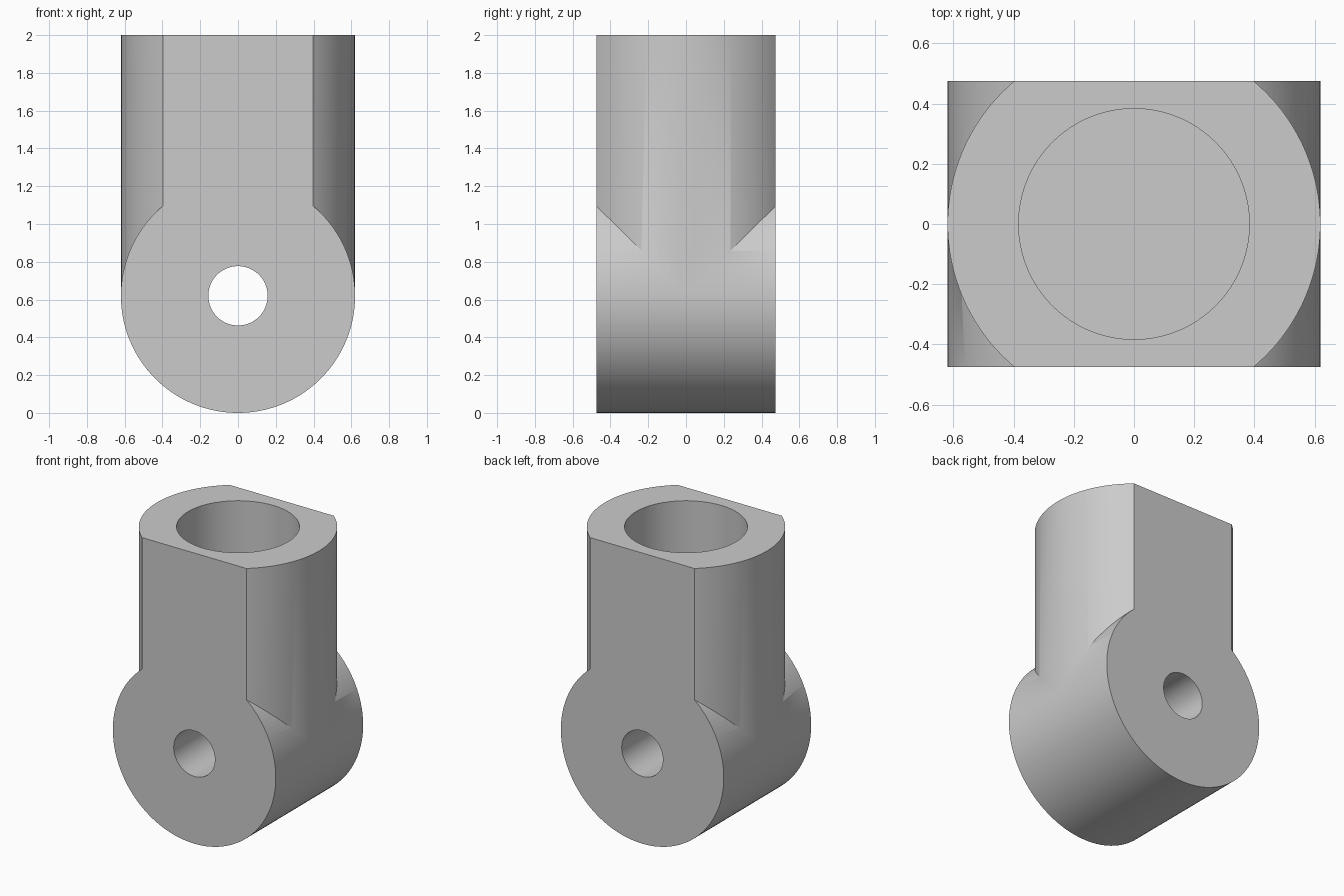
import bpy
from math import radians

cube = bpy.data.objects.get("Cube")
if cube:
    bpy.data.objects.remove(cube, do_unlink=True)

RADIUS, HALF_DEPTH, HEIGHT = 0.62, 0.475, 2.0
PIN_RADIUS, BORE_RADIUS, BORE_FLOOR = 0.157, 0.383, 1.1

grey = bpy.data.materials.new("plain grey")
grey.use_nodes = True
grey.diffuse_color = (0.6, 0.6, 0.6, 1)
grey.node_tree.nodes["Principled BSDF"].inputs["Base Color"].default_value = grey.diffuse_color


def cylinder(name, radius, length, center, along_y=False):
    bpy.ops.mesh.primitive_cylinder_add(
        vertices=128, radius=radius, depth=length, location=center,
        rotation=(radians(90) if along_y else 0, 0, 0))
    obj = bpy.context.object
    obj.name = name
    obj.data.materials.append(grey)
    return obj


def upright(name, radius, bottom, top):
    return cylinder(name, radius, top - bottom, (0, 0, (bottom + top) / 2))


def combine(target, tool, operation):
    mod = target.modifiers.new(tool.name, 'BOOLEAN')
    mod.operation = operation
    mod.solver = 'EXACT'
    mod.object = tool
    bpy.context.view_layer.objects.active = target
    bpy.ops.object.modifier_apply(modifier=mod.name)
    bpy.data.objects.remove(tool, do_unlink=True)


# Horizontal pivot barrel joined to the upright socket post
body = cylinder("pivot_socket", RADIUS, 1.6, (0, 0, RADIUS), along_y=True)
combine(body, upright("post", RADIUS - 0.001, RADIUS + 0.02, HEIGHT), 'UNION')

# Flat front and back faces
bpy.ops.mesh.primitive_cube_add(size=1, location=(0, 0, 1))
slab = bpy.context.object
slab.name = "slab"
slab.scale = (3, HALF_DEPTH * 2, 3)
slab.data.materials.append(grey)
combine(body, slab, 'INTERSECT')

# Pin hole through the barrel and blind bore in the post
combine(body, cylinder("pin_hole", PIN_RADIUS, 2, (0, 0, RADIUS), along_y=True), 'DIFFERENCE')
combine(body, upright("bore", BORE_RADIUS, BORE_FLOOR, HEIGHT + 0.2), 'DIFFERENCE')

# One colour throughout, smooth curved walls with crisp edges
body.data.materials.clear()
body.data.materials.append(grey)
for face in body.data.polygons:
    face.material_index = 0
bpy.ops.object.select_all(action='DESELECT')
body.select_set(True)
bpy.context.view_layer.objects.active = body
bpy.ops.object.transform_apply(location=True, rotation=True, scale=True)
bpy.ops.object.shade_smooth_by_angle(angle=radians(30))
